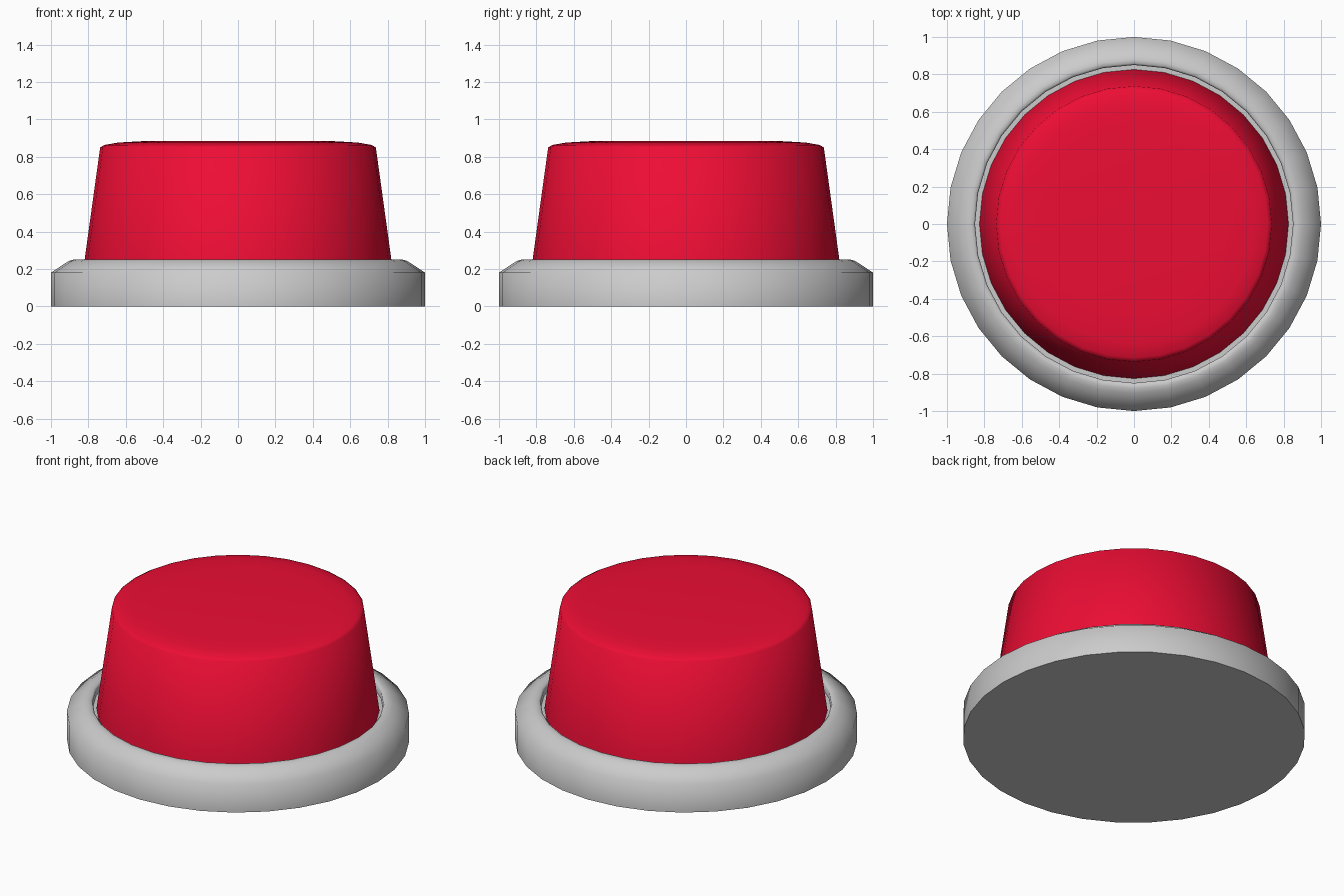
import bpy, bmesh
from math import sin, cos, pi, radians

if "Cube" in bpy.data.objects:
    bpy.data.objects.remove(bpy.data.objects["Cube"])

SIDES = 32


def lathe(name, profile, color=None, angle=40):
    """Revolve (radius, z) points around z; both ends are closed with a cap."""
    bm = bmesh.new()
    rings = []
    for r, z in profile:
        rings.append([bm.verts.new((r * cos(2 * pi * i / SIDES), r * sin(2 * pi * i / SIDES), z))
                      for i in range(SIDES)])
    for low, high in zip(rings, rings[1:]):
        for i in range(SIDES):
            j = (i + 1) % SIDES
            bm.faces.new((low[i], low[j], high[j], high[i]))
    bm.faces.new(rings[0][::-1])
    bm.faces.new(rings[-1])
    mesh = bpy.data.meshes.new(name)
    bm.to_mesh(mesh)
    bm.free()
    obj = bpy.data.objects.new(name, mesh)
    bpy.context.collection.objects.link(obj)
    if color:
        mat = bpy.data.materials.new(name + "_color")
        mat.diffuse_color = color
        mat.use_nodes = True
        mat.node_tree.nodes["Principled BSDF"].inputs["Base Color"].default_value = mat.diffuse_color
        mesh.materials.append(mat)
    bpy.ops.object.select_all(action='DESELECT')
    obj.select_set(True)
    bpy.context.view_layer.objects.active = obj
    bpy.ops.object.shade_smooth_by_angle(angle=radians(angle))
    return obj


# Grey base ring with bevelled shoulder and a shallow groove around the cap
lathe("base", [(1.0, 0.0), (1.0, 0.18), (0.905, 0.243), (0.88, 0.25),
               (0.86, 0.25), (0.85, 0.24), (0.85, 0.2)], angle=60)

# Red tapered push cap with a slightly domed top
lathe("push_cap", [(0.827, 0.195), (0.82, 0.25), (0.737, 0.85), (0.715, 0.863),
                   (0.64, 0.876), (0.5, 0.884)],
      color=(0.85, 0.004, 0.035, 1), angle=60)
